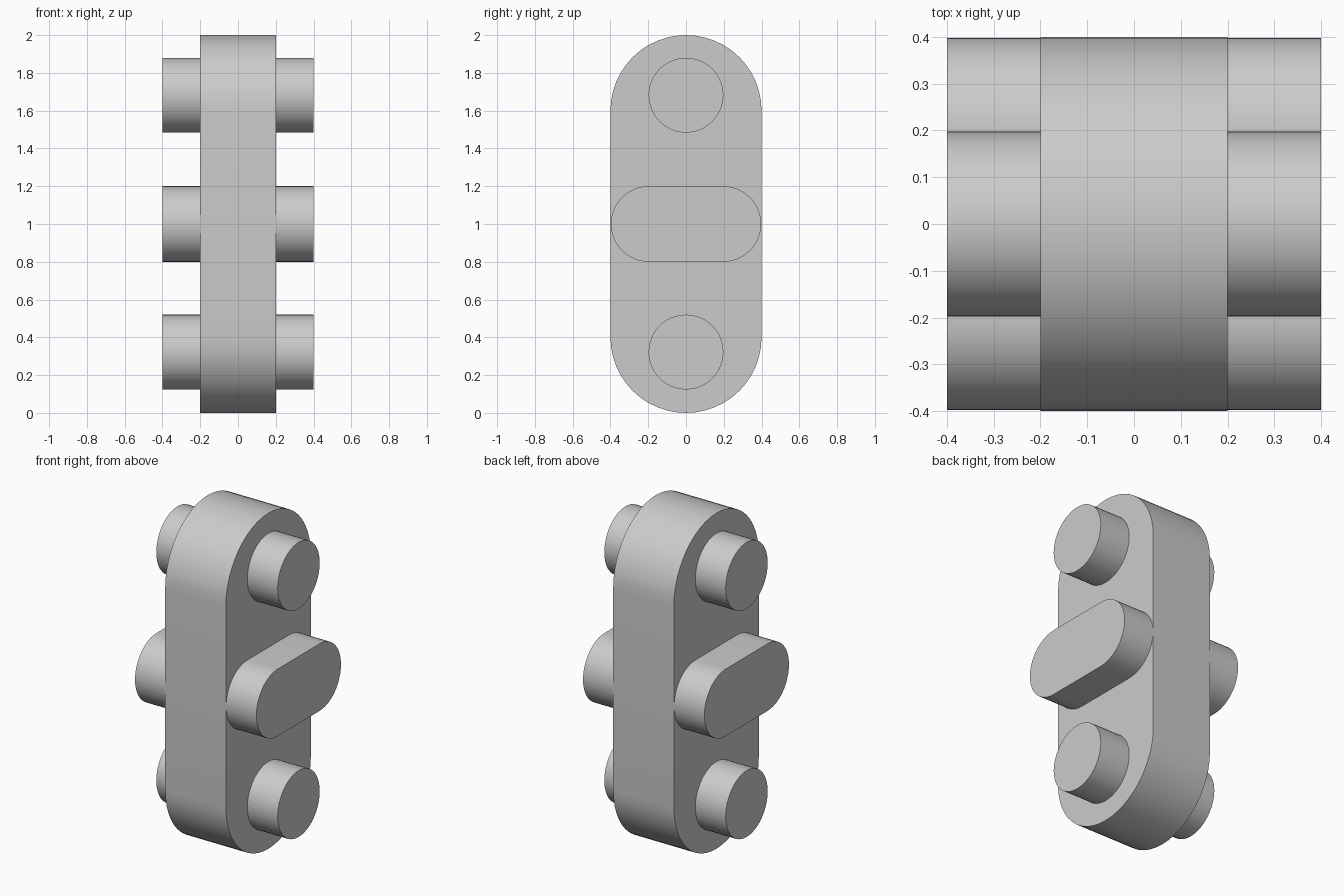
import bpy
import bmesh
import math

cube = bpy.data.objects.get("Cube")
if cube:
    bpy.data.objects.remove(cube, do_unlink=True)

grey = bpy.data.materials.new("light grey")
grey.use_nodes = True
GREY = (0.6, 0.6, 0.6, 1)
grey.diffuse_color = GREY
grey.node_tree.nodes["Principled BSDF"].inputs["Base Color"].default_value = GREY


def rounded_slab(name, x0, x1, z, radius, half_y=0, half_z=0, steps=24):
    """Extrude a circle, stretched by half_y or half_z into a capsule, along x."""
    outline = []
    turn = 0 if half_z else -math.pi / 2
    for end in (1, -1):
        for i in range(steps + 1):
            if not (half_y or half_z) and i == steps:
                continue
            a = turn + math.pi * i / steps + (0 if end == 1 else math.pi)
            outline.append((radius * math.cos(a) + end * half_y,
                            z + radius * math.sin(a) + end * half_z))
    bm = bmesh.new()
    face = bm.faces.new([bm.verts.new((x0, y, h)) for y, h in outline])
    out = bmesh.ops.extrude_face_region(bm, geom=[face], use_keep_orig=True)
    moved = [v for v in out["geom"] if isinstance(v, bmesh.types.BMVert)]
    bmesh.ops.translate(bm, verts=moved, vec=(x1 - x0, 0, 0))
    bmesh.ops.recalc_face_normals(bm, faces=bm.faces)
    mesh = bpy.data.meshes.new(name)
    bm.to_mesh(mesh)
    bm.free()
    mesh.materials.append(grey)
    obj = bpy.data.objects.new(name, mesh)
    bpy.context.collection.objects.link(obj)
    bpy.ops.object.select_all(action="DESELECT")
    obj.select_set(True)
    bpy.context.view_layer.objects.active = obj
    bpy.ops.object.shade_smooth_by_angle(angle=math.radians(30))


# Upright body
rounded_slab("body", -0.2, 0.2, 1, 0.4, half_z=0.6)

# Pegs and crossbar on both sides
for side, x0, x1 in (("left", 0.2, 0.4), ("right", -0.4, -0.2)):
    rounded_slab(side + "_upper_peg", x0, x1, 1.682, 0.198)
    rounded_slab(side + "_lower_peg", x0, x1, 0.322, 0.198)
    rounded_slab(side + "_crossbar", x0, x1, 1, 0.2, half_y=0.198)
